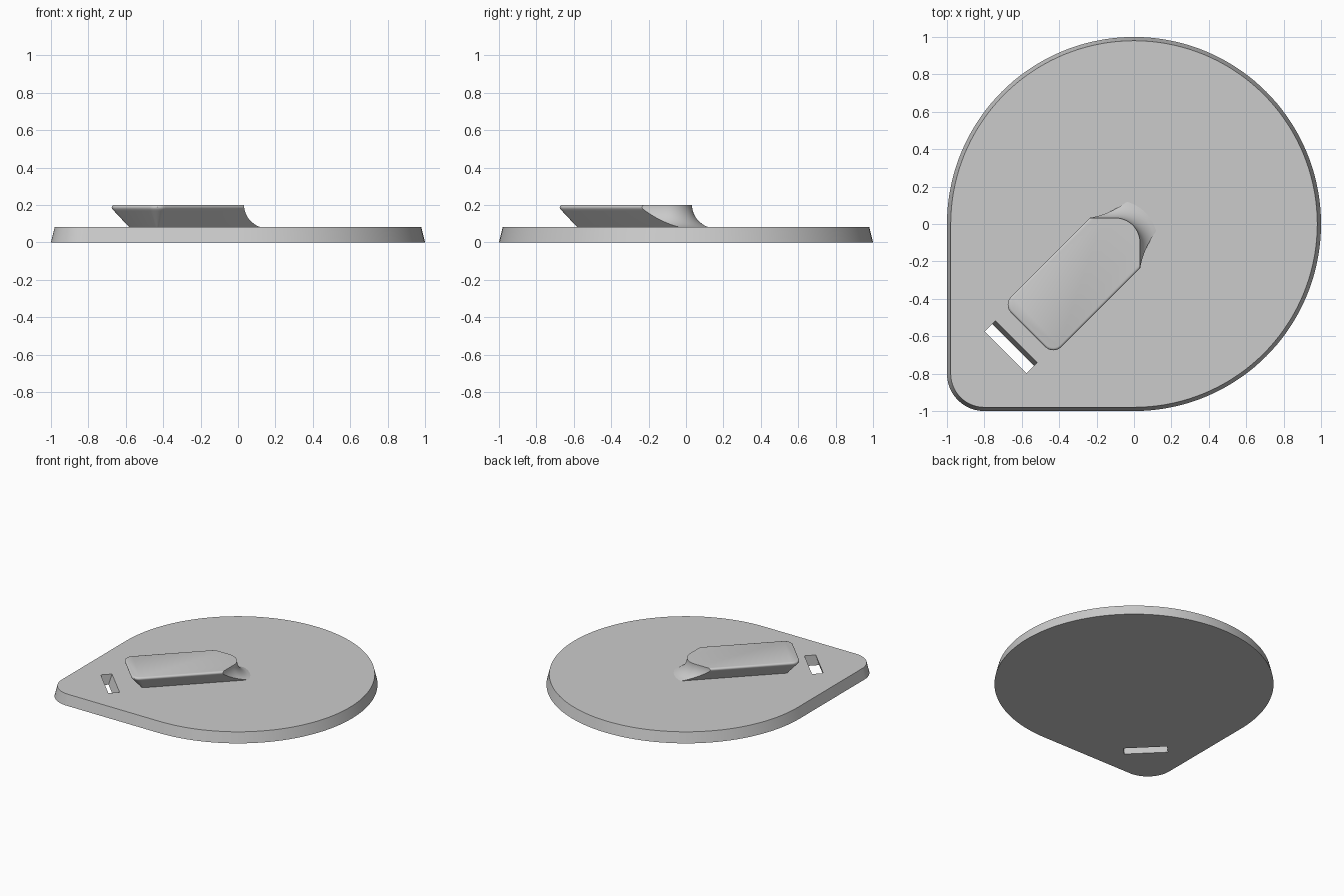
import bpy, bmesh
from math import sin, cos, pi, sqrt, radians

cube = bpy.data.objects.get("Cube")
if cube:
    bpy.data.objects.remove(cube, do_unlink=True)

grey = bpy.data.materials.new("plain grey")
grey.use_nodes = True
GREY = (0.6, 0.6, 0.6, 1)
grey.diffuse_color = GREY
grey.node_tree.nodes["Principled BSDF"].inputs["Base Color"].default_value = GREY


def arc(cx, cy, r, a0, a1, n):
    """Points on an arc, angles in degrees."""
    angles = [radians(a0 + (a1 - a0) * i / n) for i in range(n + 1)]
    return [(cx + r * cos(a), cy + r * sin(a)) for a in angles]


def loft(name, levels):
    """Closed solid through (z, outline) levels with equal point counts."""
    bm = bmesh.new()
    rings = [[bm.verts.new((x, y, z)) for x, y in outline] for z, outline in levels]
    n = len(rings[0])
    for low, high in zip(rings, rings[1:]):
        for i in range(n):
            j = (i + 1) % n
            bm.faces.new((low[i], low[j], high[j], high[i]))
    bm.faces.new(rings[0][::-1])
    bm.faces.new(rings[-1])
    bmesh.ops.recalc_face_normals(bm, faces=bm.faces)
    mesh = bpy.data.meshes.new(name)
    bm.to_mesh(mesh)
    bm.free()
    mesh.materials.append(grey)
    obj = bpy.data.objects.new(name, mesh)
    bpy.context.collection.objects.link(obj)
    return obj


def diagonal(points):
    """Turn (along, across) points so that 'along' runs from the corner to the centre."""
    return [((s + t) / sqrt(2), (s - t) / sqrt(2)) for s, t in points]


def activate(obj):
    bpy.ops.object.select_all(action='DESELECT')
    obj.select_set(True)
    bpy.context.view_layer.objects.active = obj


# Base plate: disc with one rounded square corner and drafted rim
def plate_outline(inset):
    return (arc(0, 0, 1 - inset, -90, 180, 108)
            + arc(-0.8, -0.8, 0.2 - inset, 180, 270, 20))


TOP = 0.082
base = loft("base_plate", [(0, plate_outline(0)), (TOP, plate_outline(0.02))])


# Slanted strap slot through the plate
def slot_outline(z):
    near = -0.914 + 0.025 * z / TOP
    far, half = near - 0.082, 0.157
    return diagonal([(far, -half), (far, half), (near, half), (near, -half)])


cutter = loft("slot_cutter", [(z, slot_outline(z)) for z in (-0.1, 0.2)])
cutter.hide_render = True
cut = base.modifiers.new("slot", 'BOOLEAN')
cut.object = cutter
cut.solver = 'EXACT'
activate(base)
bpy.ops.object.modifier_apply(modifier=cut.name)
bpy.data.objects.remove(cutter, do_unlink=True)


# Grip: undercut bar with rounded lip and a coved nose
def grip_outline(z, inset):
    half, end = 0.19 - inset, -0.80 + inset
    corner = max(0.012, 0.06 - 0.6 * inset)
    cove = 0.122
    r = 0.132 + cove - sqrt(max(0, cove ** 2 - (0.2 - z) ** 2))
    centre = -0.141
    tail = (arc(end + corner, half - corner, corner, 90, 180, 8)
            + arc(end + corner, corner - half, corner, 180, 270, 8))
    nose = []
    steps = 36
    for i in range(steps + 1):
        t = half * (2 * i / steps - 1)
        if abs(t) < r / sqrt(2):
            s = centre + sqrt(r * r - t * t)
        else:
            s = centre + r * sqrt(2) - abs(t)
        nose.append((s, t))
    return diagonal(tail + nose)


LIP = 0.176
wall = [(LIP - (LIP - 0.079) * (1 - i / 12)) for i in range(12)]
levels = [(z, grip_outline(z, 0.004 + 0.8 * (LIP - z))) for z in wall]
for z, inset in ((LIP, 0.004), (0.182, 0.001), (0.188, 0), (0.194, 0.002),
                 (0.198, 0.006), (0.2, 0.012)):
    levels.append((z, grip_outline(z, inset)))
grip = loft("grip", levels)

for part in (base, grip):
    activate(part)
    bpy.ops.object.shade_smooth_by_angle(angle=radians(32))
